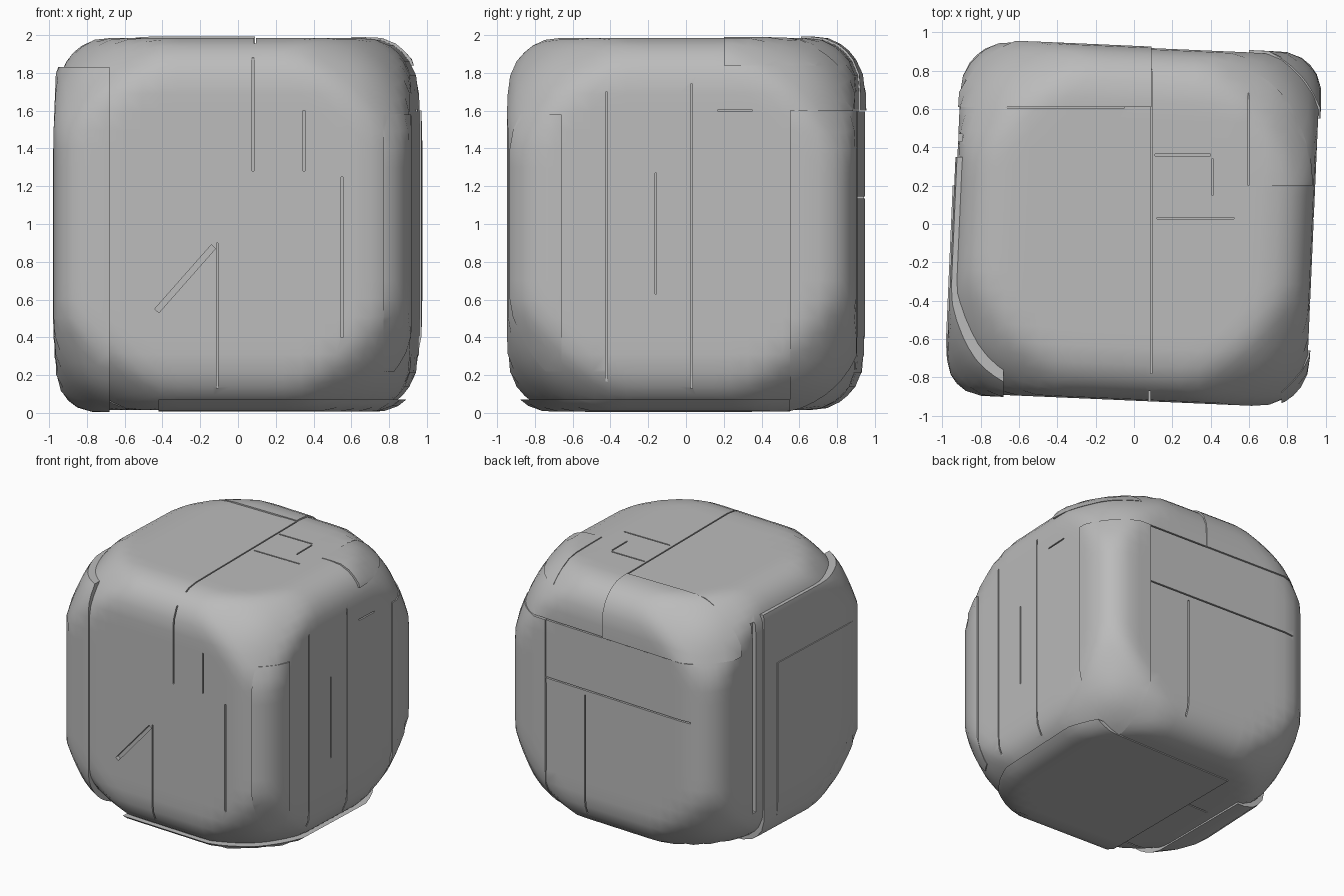
import bpy, bmesh, math
from mathutils import Vector, Matrix

cube = bpy.data.objects.get("Cube")
if cube:
    bpy.data.objects.remove(cube, do_unlink=True)

stone = bpy.data.materials.new("stone grey")
stone.use_nodes = True
GREY = (0.5, 0.5, 0.5, 1)
stone.diffuse_color = GREY
stone.node_tree.nodes["Principled BSDF"].inputs["Base Color"].default_value = GREY

HALF = Vector((0.935, 0.92, 0.985))
CENTRE = Vector((0, 0, 1))
TURN = Matrix.Rotation(math.radians(-2.5), 3, "Z")
X, Y, Z = range(3)
ABOVE, BELOW = 1, -1


def add_object(name, bm):
    mesh = bpy.data.meshes.new(name)
    bm.normal_update()
    bm.to_mesh(mesh)
    bm.free()
    mesh.materials.append(stone)
    obj = bpy.data.objects.new(name, mesh)
    obj.location = CENTRE
    bpy.context.collection.objects.link(obj)
    return obj


def rounded_block(grow=0, radius=0.26, reach=1.29):
    """Box with rounded edges and corners worn back towards a sphere."""
    bm = bmesh.new()
    bmesh.ops.create_cube(bm, size=2)
    bmesh.ops.subdivide_edges(bm, edges=bm.edges[:], cuts=19, use_grid_fill=True)
    size = [h + grow for h in HALF]
    for v in bm.verts:
        p = Vector([c * s for c, s in zip(v.co, size)])
        q = Vector([max(radius - s, min(s - radius, c)) for c, s in zip(p, size)])
        p = q + (p - q).normalized() * radius
        if p.length > reach:
            p *= (reach + 0.2 * (p.length - reach)) / p.length
        v.co = p
    bmesh.ops.rotate(bm, verts=bm.verts, matrix=TURN)
    return bm


def slab(name, *limits, **shape):
    """Piece of a slightly larger block; each limit is (axis, kept side, position)."""
    bm = rounded_block(**shape)
    for axis, side, pos in limits:
        co, no = Vector(), Vector()
        co[axis], no[axis] = pos, side
        cut = bmesh.ops.bisect_plane(bm, geom=bm.verts[:] + bm.edges[:] + bm.faces[:],
                                     plane_co=co, plane_no=no, clear_inner=True)
        edges = [e for e in cut["geom_cut"] if isinstance(e, bmesh.types.BMEdge)]
        bmesh.ops.contextual_create(bm, geom=edges)
    return add_object(name, bm)


def crack(bm, axis, side, start, end, width=0.01):
    """Thin shallow cutter between two points of one face."""
    u, v = [i for i in range(3) if i != axis]
    run = Vector(end) - Vector(start)
    along, out = Vector(), Vector()
    along[u], along[v] = run.normalized()
    out[axis] = side
    across = out.cross(along)
    pos = out * HALF[axis]
    pos[u], pos[v] = (Vector(start) + Vector(end)) / 2
    frame = Matrix((along * run.length, across * width, out * 0.1)).transposed().to_4x4()
    bmesh.ops.create_cube(bm, size=1, matrix=Matrix.Translation(pos) @ frame)


def crack_face(bm, axis, side, upright=(), level=()):
    """Straight cracks on one face, each as (position, from, to)."""
    for pos, low, high in upright:
        crack(bm, axis, side, (pos, low), (pos, high))
    for pos, low, high in level:
        crack(bm, axis, side, (low, pos), (high, pos))


# Stone body with cracks cut into every face
core = add_object("stone_block", rounded_block())
cuts = bmesh.new()
crack_face(cuts, Y, BELOW,
           upright=[(0.08, 0.28, 0.94), (-0.11, -0.9, -0.1), (0.35, 0.28, 0.6), (0.55, -0.6, 0.25)])
crack(cuts, Y, BELOW, start=(-0.43, -0.46), end=(-0.13, -0.12), width=0.03)
crack_face(cuts, X, ABOVE,
           upright=[(-0.42, -0.9, 0.7), (-0.16, -0.37, 0.27), (0.03, -0.87, 0.74)],
           level=[(0.6, 0.17, 0.35)])
crack_face(cuts, X, BELOW, upright=[(0.22, -0.3, 0.6)])
crack(cuts, X, BELOW, start=(0.45, -0.7), end=(0.45, 0.8), width=0.04)
crack_face(cuts, Y, ABOVE,
           upright=[(0.25, -0.85, 0.1), (0.6, -0.6, 0.1)],
           level=[(0.6, -0.7, 0.7), (0.14, -0.7, 0.75)])
crack_face(cuts, Z, ABOVE,
           upright=[(0.09, -0.78, 0.86), (0.41, 0.15, 0.34), (0.6, 0.2, 0.88)],
           level=[(0.61, -0.67, -0.05), (0.36, 0.11, 0.4), (0.03, 0.12, 0.52)])
crack_face(cuts, Z, BELOW, level=[(0.1, -0.6, 0.4), (-0.6, -0.7, 0.6)])

cutter = add_object("crack_cutter", cuts)
cutter.hide_render = True
mod = core.modifiers.new("cracks", "BOOLEAN")
mod.operation, mod.solver, mod.object = "DIFFERENCE", "EXACT", cutter
mod.use_self = True
bpy.context.view_layer.objects.active = core
bpy.ops.object.modifier_apply(modifier=mod.name)
bpy.data.objects.remove(cutter, do_unlink=True)

# Split layers standing slightly proud of the body
pieces = [
    core,
    slab("right_front_slab", (X, BELOW, -0.68), (Y, BELOW, 0.35), (Z, BELOW, 0.83),
         grow=0.01, radius=0.2, reach=1.33),
    slab("right_lower_slab", (X, BELOW, -0.82), (Y, BELOW, 0.2), (Z, BELOW, 0.4), grow=0.018),
    slab("left_front_slab", (X, ABOVE, 0.77), (Y, BELOW, -0.66), (Z, BELOW, 0.58),
         (Z, ABOVE, -0.78), grow=0.012),
    slab("left_back_slab", (X, ABOVE, 0.6), (Y, ABOVE, 0.55), (Z, BELOW, 0.6),
         grow=0.012, radius=0.22),
    slab("left_top_slab", (X, ABOVE, 0.6), (Y, ABOVE, 0.2), (Z, ABOVE, 0.84),
         grow=0.004, radius=0.23),
    slab("back_top_slab", (X, BELOW, 0.09), (Y, ABOVE, 0.61), (Z, ABOVE, 0.6), grow=0.008),
    slab("base_slab", (X, ABOVE, -0.42), (Y, BELOW, 0.55), (Z, BELOW, -0.93),
         grow=0.008, radius=0.22, reach=1.33),
]

# Smooth faces with crisp breaks
bpy.ops.object.select_all(action="DESELECT")
for obj in pieces:
    obj.select_set(True)
bpy.context.view_layer.objects.active = core
bpy.ops.object.shade_smooth_by_angle(angle=math.radians(30))
